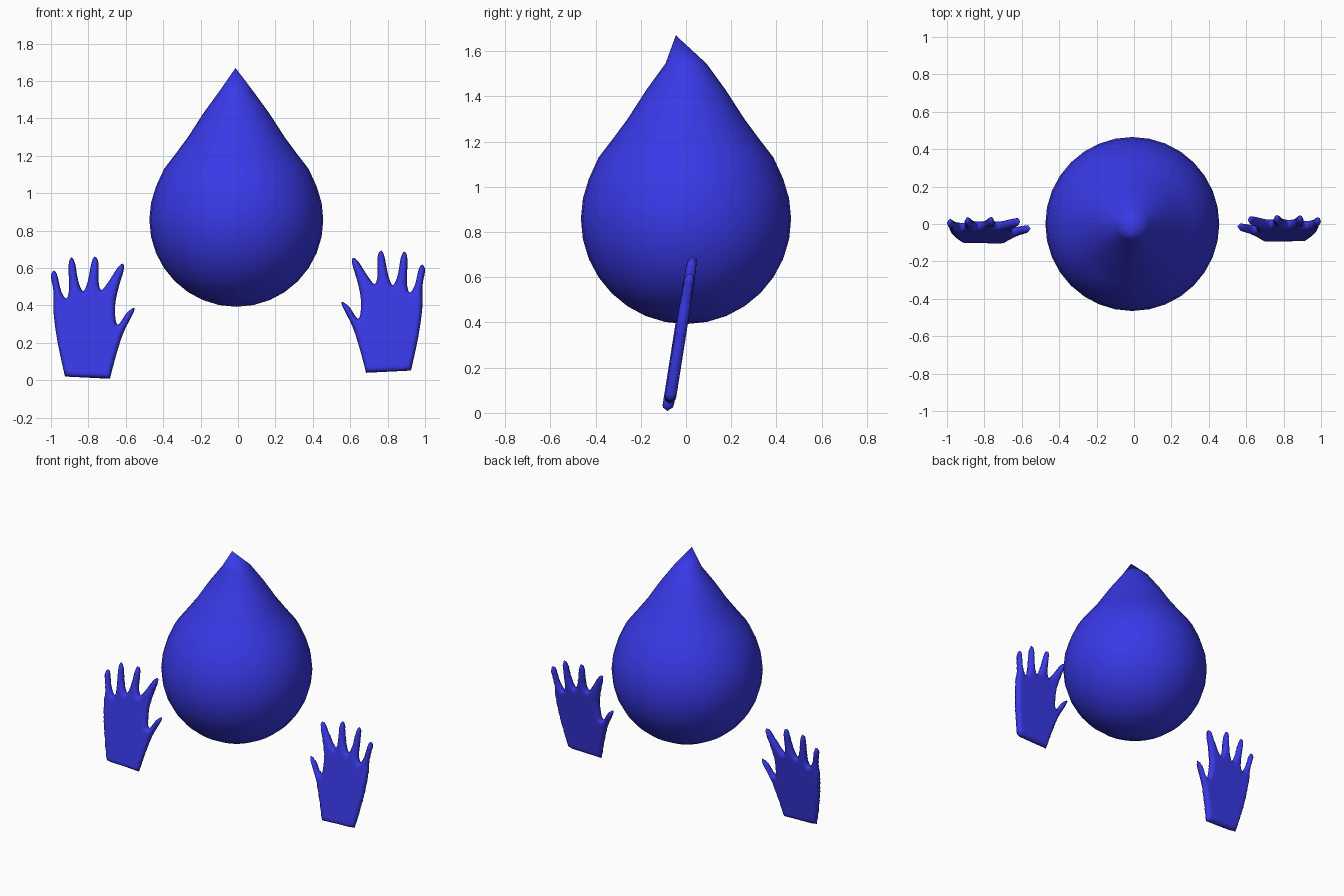
import bpy, bmesh, math
from mathutils import Vector
from mathutils.geometry import delaunay_2d_cdt, intersect_point_line

if "Cube" in bpy.data.objects:
    bpy.data.objects.remove(bpy.data.objects["Cube"])

blue = bpy.data.materials.new("blue")
blue.diffuse_color = (0.04, 0.04, 0.8, 1)
blue.use_nodes = True
blue.node_tree.nodes["Principled BSDF"].inputs["Base Color"].default_value = blue.diffuse_color


def finish(bm, name, angle):
    bmesh.ops.recalc_face_normals(bm, faces=bm.faces)
    mesh = bpy.data.meshes.new(name)
    bm.to_mesh(mesh)
    bm.free()
    mesh.materials.append(blue)
    ob = bpy.data.objects.new(name, mesh)
    bpy.context.collection.objects.link(ob)
    bpy.ops.object.select_all(action='DESELECT')
    ob.select_set(True)
    bpy.context.view_layer.objects.active = ob
    bpy.ops.object.shade_smooth_by_angle(angle=math.radians(angle))
    return ob


# Drop body: a ball whose upper rings are pulled up into a slightly bent tip
bm = bmesh.new()
bmesh.ops.create_uvsphere(bm, u_segments=32, v_segments=16, radius=0.465)
raised = {0: 1.67, 1: 1.545, 2: 1.425, 3: 1.30, 4: 1.205, 5: 1.13}
for v in bm.verts:
    ring = round(math.acos(max(-1, min(1, v.co.z / 0.465))) / (math.pi / 16))
    v.co.z = raised.get(ring, v.co.z + 0.858)
    v.co.x -= 0.009
    if ring == 0:
        v.co.y = -0.045
        v.co.x = -0.013
finish(bm, "drop_body", 80)


# Hand outline (x, z), wrist corner to wrist corner past the fingers and thumb
OUTLINE = [(-.925, .02), (-.962, .19), (-.985, .35), (-.986, .47),
           (-1.0, .555), (-.985, .586), (-.966, .56), (-.945, .475),
           (-.918, .437), (-.903, .49), (-.906, .615), (-.890, .656),
           (-.870, .62), (-.854, .53), (-.828, .476), (-.803, .53),
           (-.783, .63), (-.765, .661), (-.747, .63), (-.746, .53),
           (-.731, .483), (-.697, .52), (-.645, .60), (-.616, .623),
           (-.611, .59), (-.640, .49), (-.657, .40), (-.653, .315),
           (-.635, .302), (-.595, .36), (-.555, .388), (-.562, .355),
           (-.610, .26), (-.647, .15), (-.685, .008)]


def smooth_outline(pts, steps=4):
    p = [Vector(q) for q in pts]
    p = [p[0]] + p + [p[-1]]
    out = []
    for a, b, c, d in zip(p, p[1:], p[2:], p[3:]):
        for i in range(steps):
            t = i / steps
            out.append(0.5 * (2 * b + (c - a) * t + (2 * a - 5 * b + 4 * c - d) * t * t
                              + (3 * b - a - 3 * c + d) * t ** 3))
    out.append(p[-1])
    # wrist edge
    out += [p[-1].lerp(p[0], i / 12) for i in range(1, 12)]
    return out


def edge_distance(q, loop):
    best = 9
    for a, b in zip(loop, loop[1:] + loop[:1]):
        t = max(0, min(1, intersect_point_line(q, a, b)[1]))
        best = min(best, (q - a.lerp(b, t)).length)
    return best


def inside(q, loop):
    hit = False
    for a, b in zip(loop, loop[1:] + loop[:1]):
        if (a.y > q.y) != (b.y > q.y) and q.x < a.x + (q.y - a.y) / (b.y - a.y) * (b.x - a.x):
            hit = not hit
    return hit


loop = smooth_outline(OUTLINE)
n = len(loop)
points = list(loop)
step = 0.012
for i in range(40):
    for j in range(58):
        q = Vector((-1.005 + i * step + (j % 2) * step / 2, j * step))
        if inside(q, loop) and edge_distance(q, loop) > 0.005:
            points.append(q)
flat, _, tris, *_ = delaunay_2d_cdt(points, [(i, (i + 1) % n) for i in range(n)], [], 1, 1e-6)
dist = [edge_distance(Vector(p), loop) for p in flat]


# Puffed hands leaning back; the second is a mirrored copy set a little higher
def hand(name, side, dy, dz):
    bm = bmesh.new()
    for face in (-1, 1):
        vs = []
        for p, d in zip(flat, dist):
            k = min(d / 0.028, 1)
            h = 0.025 * math.sqrt(max(0, 1 - (1 - k) ** 2)) if d > 1e-5 else 0
            vs.append(bm.verts.new((side * p.x, -0.084 + 0.158 * p.y + face * h + dy, p.y + dz)))
        for t in tris:
            bm.faces.new([vs[i] for i in t])
    bmesh.ops.remove_doubles(bm, verts=bm.verts, dist=0.0005)
    finish(bm, name, 100)


hand("left_hand", 1, 0, 0)
hand("right_hand", -1, 0.01, 0.032)
